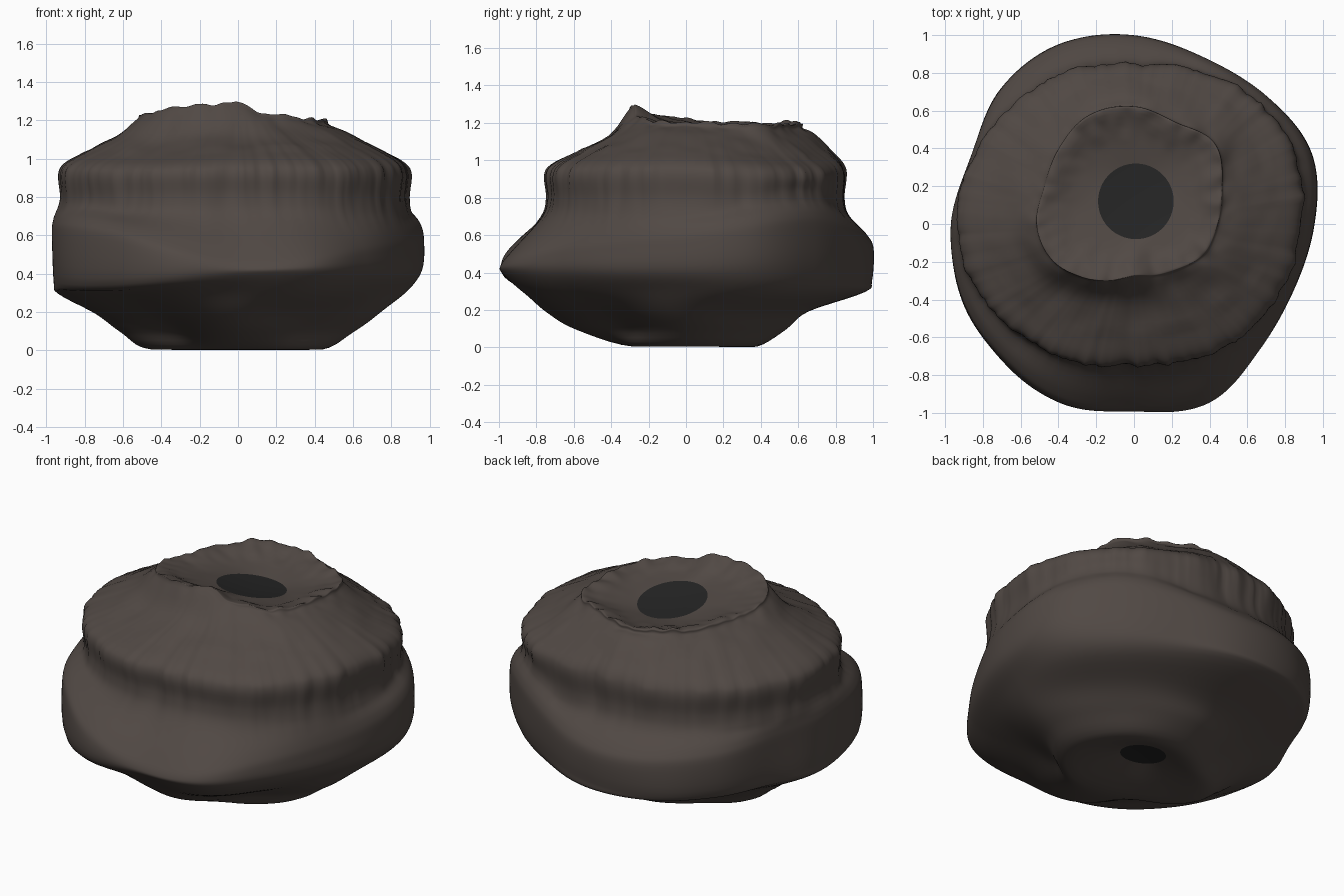
import bpy, math
from mathutils import noise, Vector

if "Cube" in bpy.data.objects:
    bpy.data.objects.remove(bpy.data.objects["Cube"])
N = 256  # points around each ring


def material(name, rgb):
    m = bpy.data.materials.new(name)
    m.diffuse_color = (*rgb, 1)
    m.use_nodes = True
    m.node_tree.nodes["Principled BSDF"].inputs["Base Color"].default_value = m.diffuse_color
    return m


def spline(p0, p1, p2, p3, t):
    return 0.5 * (2*p1 + (p2-p0)*t + (2*p0-5*p1+4*p2-p3)*t*t + (3*p1-p0-3*p2+p3)*t**3)


def around(vals, a):
    """Smooth closed interpolation of values spaced evenly round the circle."""
    n = len(vals)
    f = (a / math.tau) % 1 * n
    i = int(f)
    return spline(*(vals[(i + k) % n] for k in (-1, 0, 1, 2)), f - i)


# plan outlines, radius by angle from +x counter-clockwise
bulge = [.955, 1.01, .975, .955, 1.0, 1.03, 1.0, .935, .97, .99, 1.0, 1.02, .985, 1.02, .935, .91]
upper = [.885, .93, .92, .88, .85, .88, .9, .92, .94, .90, .84, .79, .75, .78, .82, .86]
rim = [.43, .49, .59, .57, .61, .61, .55, .50, .50, .46, .38, .31, .26, .28, .32, .39]
rim_z = [1.20, 1.20, 1.19, 1.19, 1.19, 1.20, 1.20, 1.21, 1.22, 1.25, 1.27, 1.28, 1.30, 1.25, 1.23, 1.21]
# section values every 45 degrees
drop = [0, .045, 0, .015, .015, .035, .01, .01]
bulge_hi = [.56, .64, .53, .55, .60, .58, .44, .50]
bulge_lo = [.41, .43, .36, .35, .36, .34, .39, .40]
under = [.89, .92, .95, .91, .965, .84, .88, .87]
low = [.73, .68, .65, .65, .74, .62, .75, .62]
lower = [.60, .55, .53, .48, .61, .44, .59, .46]
base = [.44, .42, .38, .36, .45, .30, .28, .36]


def key_rings(a):
    """Control points of the vertical section at angle a, top hole to bottom hole."""
    c, s = math.cos(a), math.sin(a)
    B, U, R, Z, hi, lo, dz = (around(v, a) for v in
                              (bulge, upper, rim, rim_z, bulge_hi, bulge_lo, drop))
    top = Vector((.01 + .2*c, .12 + .2*s, 1.155 - .01*c - .034*s))
    bot = Vector((.05 + .13*c, .14 + .13*s, .04 - .02*s))

    def at(r, z):
        return Vector((r*c, r*s, z))
    rim_p = at(R, Z)
    mid = top.lerp(rim_p, .5)
    mid.z -= .008
    crest = rim_p.lerp(at(U, Z), .06)
    crest.z -= .025
    neck = max(.69 + .2*(hi-.44), hi + .14)
    return [top, mid, rim_p, crest,
            at(R + .30*(U-R), 1.14 - dz), at(R + .68*(U-R), 1.05 - dz),
            at(R + .92*(U-R), .985 - dz*.6), at(U, .92 - dz*.3), at(U*.992, max(.80, neck + .06)),
            at(U + .12*(B-U), neck), at(U + .74*(B-U), hi + .08),
            at(B, hi), at(B*.99, lo), at(B*around(under, a), .295),
            at(around(low, a), .19), at(around(lower, a), .095),
            at(around(base, a), .005), bot]


STEPS = 5
columns = []
for j in range(N):
    a = math.tau * j / N
    k = key_rings(a)
    d = Vector((math.cos(a), math.sin(a), 0))
    col = []
    for i in range(len(k) - 1):
        p = (k[max(i-1, 0)], k[i], k[i+1], k[min(i+2, len(k)-1)])
        for t in range(STEPS):
            v = spline(*p, t / STEPS)
            u = i + t / STEPS
            # weathered flutes on the shoulder, rough rim, gentle lumps below
            flute = max(0, 1 - abs(u - 6.6) / 3.2)
            v += d * flute * .016 * noise.noise((d.x*9, d.y*9, v.z*2))
            v += d * flute * .014 * noise.noise((d.x*24, d.y*24, v.z*2))
            edge = max(0, 1 - abs(u - 2.3) / 1.6)
            v.z += edge * .02 * noise.noise((v.x*14, v.y*14, 4))
            if 1 < u < 5:
                v.z += .012 * noise.noise(v * 7)
            if 9 < u < 16:
                v += d * .006 * noise.noise(v * 3)
            v.z = max(v.z, 0)
            col.append(v)
    col.append(k[-1])
    columns.append(col)

M = len(columns[0])
verts = [v for col in columns for v in col]
faces = []
for j in range(N):
    n = (j + 1) % N
    for i in range(M - 1):
        faces.append((j*M + i, j*M + i + 1, n*M + i + 1, n*M + i))


def add_object(name, verts, faces, mat):
    me = bpy.data.meshes.new(name)
    me.from_pydata(verts, [], faces)
    me.materials.append(mat)
    ob = bpy.data.objects.new(name, me)
    bpy.context.collection.objects.link(ob)
    for p in me.polygons:
        p.use_smooth = True
    return ob


stone = material("dark brown stone", (.082, .066, .058))
black = material("charcoal", (.018, .018, .018))
add_object("rock_body", verts, faces, stone)


# dark openings at the top and the bottom
def cap(name, idx, dz, flip):
    ring = [columns[j][idx] for j in range(N)]
    centre = sum(ring, Vector()) / N + Vector((0, 0, dz))
    f = [(j, (j+1) % N, N) for j in range(N)]
    if flip:
        f = [t[::-1] for t in f]
    add_object(name, ring + [centre], f, black)


cap("top_opening", 0, -.02, False)
cap("bottom_opening", M - 1, .01, True)
